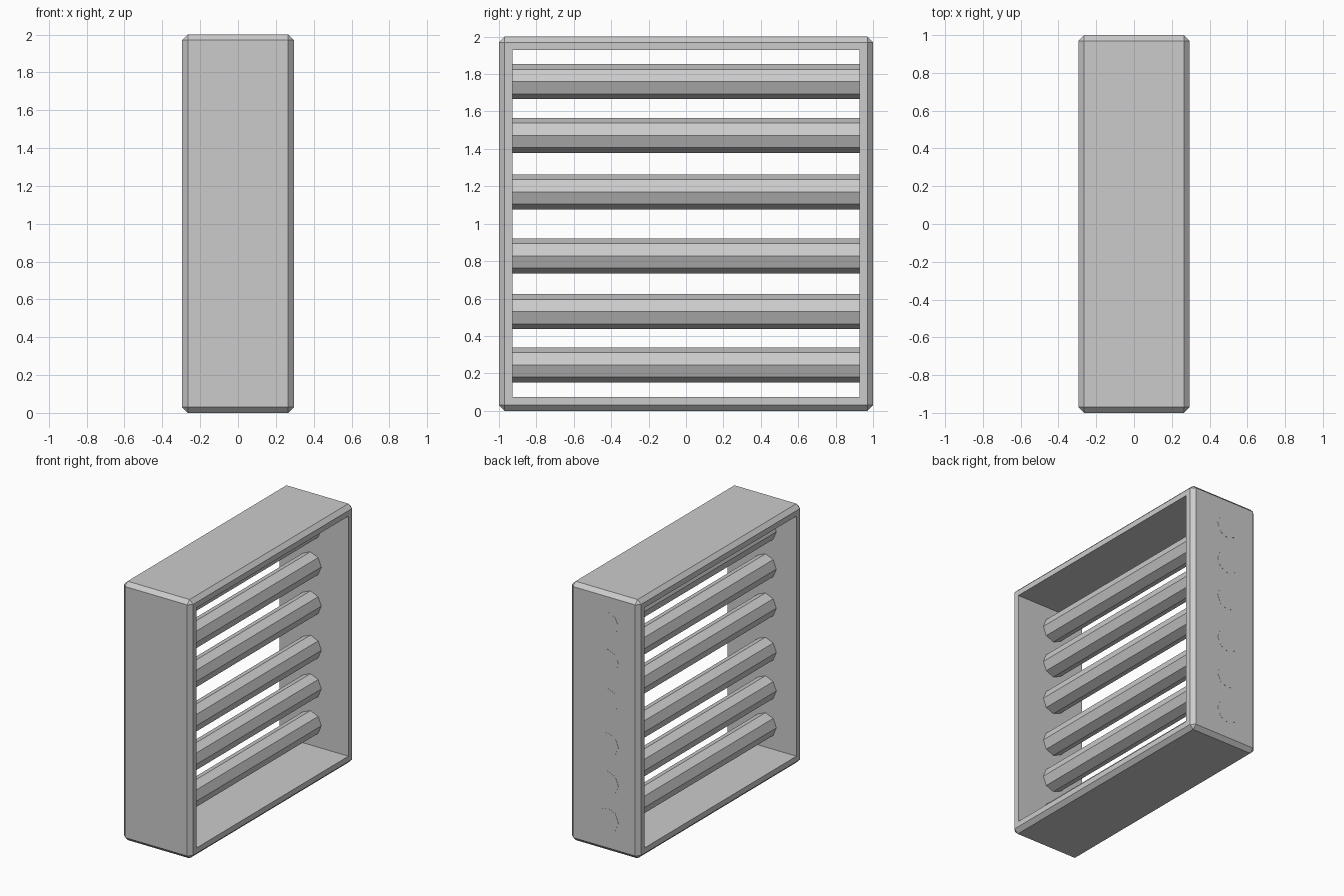
import bpy, bmesh, math
from mathutils import Matrix

if "Cube" in bpy.data.objects:
    bpy.data.objects.remove(bpy.data.objects["Cube"])


def make_object(name, bm):
    bmesh.ops.recalc_face_normals(bm, faces=bm.faces)
    mesh = bpy.data.meshes.new(name)
    bm.to_mesh(mesh)
    bm.free()
    obj = bpy.data.objects.new(name, mesh)
    bpy.context.collection.objects.link(obj)
    return obj


# Square frame: chamfered box with a rectangular opening bridged through x
bm = bmesh.new()
bmesh.ops.create_cube(bm, size=1, matrix=Matrix.Translation((0, 0, 1)) @ Matrix.Diagonal((0.59, 2, 2, 1)))
bmesh.ops.bevel(bm, geom=bm.edges[:], offset=0.03, segments=1, affect='EDGES')
sides = [f for f in bm.faces if abs(f.normal.x) > 0.99]
bmesh.ops.inset_individual(bm, faces=sides, thickness=0.06)
rims = [e for f in sides for e in f.edges]
bmesh.ops.delete(bm, geom=sides, context='FACES_ONLY')
bmesh.ops.bridge_loops(bm, edges=rims)
make_object("frame", bm)

# Eight-sided bars, ending flush with the back wall and buried in the front one
BAR_RADIUS = 0.093
Y_START, Y_END = -0.96, 1.001
for i, z in enumerate((0.245, 0.53, 0.828, 1.17, 1.472, 1.76)):
    bm = bmesh.new()
    place = Matrix.Translation((-0.03, (Y_START + Y_END) / 2, z)) @ Matrix.Rotation(math.pi / 2, 4, 'X')
    bmesh.ops.create_cone(bm, cap_ends=True, segments=8, radius1=BAR_RADIUS,
                          radius2=BAR_RADIUS, depth=Y_END - Y_START, matrix=place)
    make_object(f"bar_{i + 1}", bm)
